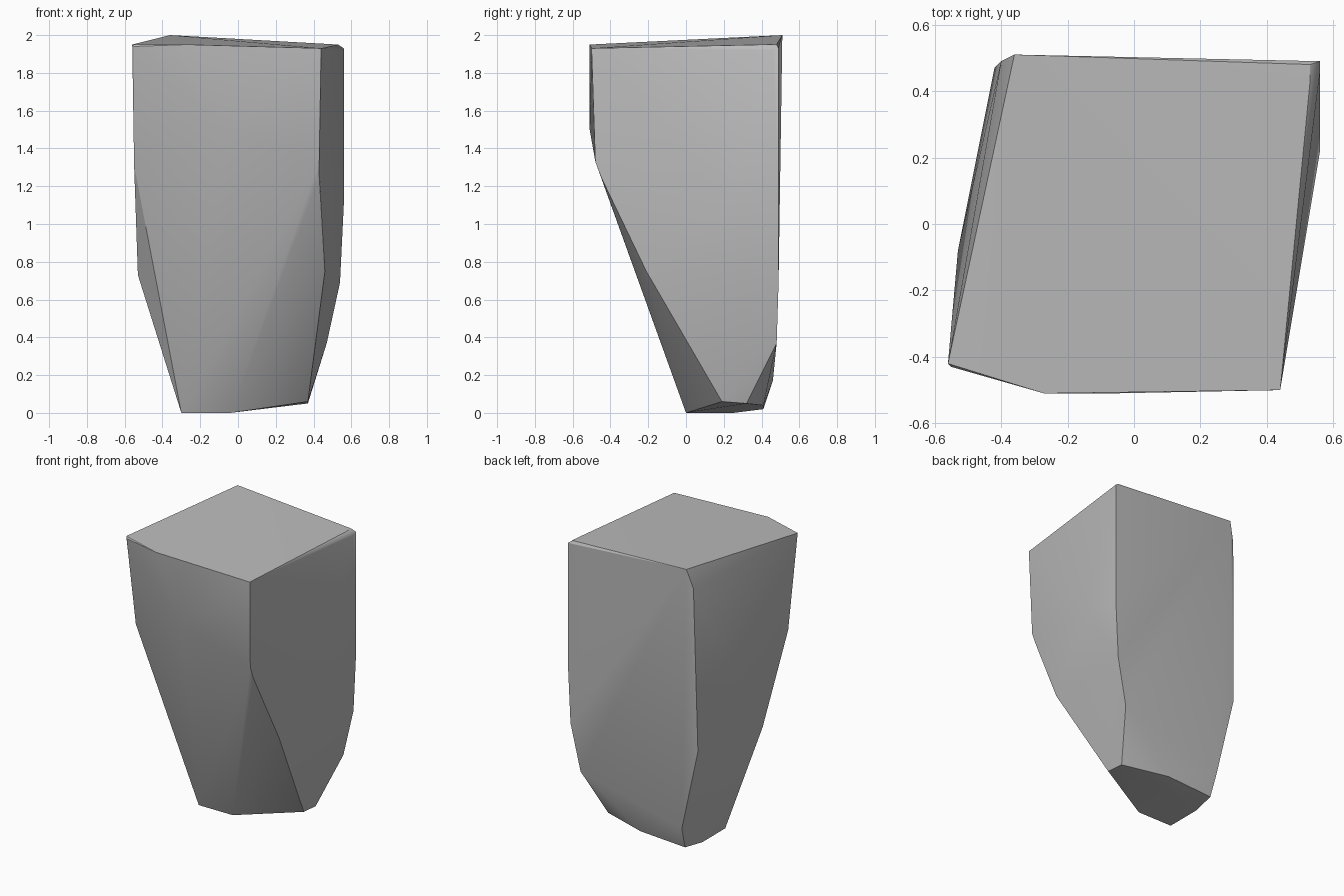
import bpy
import bmesh
import math

cube = bpy.data.objects.get("Cube")
if cube:
    bpy.data.objects.remove(cube, do_unlink=True)


def make_material(name, colour):
    mat = bpy.data.materials.new(name)
    mat.use_nodes = True
    mat.diffuse_color = colour
    mat.node_tree.nodes["Principled BSDF"].inputs["Base Color"].default_value = colour
    return mat


def hull_object(name, groups, mat, smooth_angle):
    """Wrap a convex skin around the corner points and shade it."""
    bm = bmesh.new()
    for points in groups:
        for point in points:
            bm.verts.new(point)
    result = bmesh.ops.convex_hull(bm, input=bm.verts[:])
    loose = set(result["geom_interior"]) | set(result["geom_unused"])
    bmesh.ops.delete(bm, geom=[g for g in loose if isinstance(g, bmesh.types.BMVert)],
                     context="VERTS")
    bmesh.ops.recalc_face_normals(bm, faces=bm.faces[:])
    mesh = bpy.data.meshes.new(name)
    bm.to_mesh(mesh)
    bm.free()
    obj = bpy.data.objects.new(name, mesh)
    mesh.materials.append(mat)
    bpy.context.collection.objects.link(obj)
    bpy.ops.object.select_all(action="DESELECT")
    bpy.context.view_layer.objects.active = obj
    obj.select_set(True)
    bpy.ops.object.shade_smooth_by_angle(angle=math.radians(smooth_angle))
    return obj


# Slightly tilted top rim
top_rim = [
    (-0.36, 0.51, 2.0), (0.53, 0.48, 1.95), (0.56, 0.49, 1.93), (0.53, 0.43, 1.95),
    (0.56, 0.46, 1.92), (0.44, -0.5, 1.93), (-0.27, -0.51, 1.95), (-0.56, -0.42, 1.95),
    (-0.55, -0.43, 1.94),
]

# Edges running down the four sides
front_edges = [
    (-0.07, -0.51, 1.5), (0.43, -0.48, 1.33), (0.43, -0.45, 1.25), (0.46, -0.21, 0.75),
    (-0.55, -0.33, 1.31), (-0.53, -0.08, 0.73),
]
back_edges = [
    (0.56, 0.22, 1.1), (0.56, 0.49, 1.1), (0.54, 0.49, 0.69), (0.47, 0.48, 0.37),
    (-0.4, 0.49, 1.87), (-0.42, 0.47, 0.74), (-0.29, 0.46, 0.17),
]

# Narrow chipped foot
foot = [
    (-0.3, 0, 0), (-0.04, 0, 0), (-0.3, 0.25, 0), (-0.28, 0.41, 0.02),
    (0.06, 0.41, 0.04), (0.37, 0.19, 0.06), (0.37, 0.32, 0.05),
]

stone = make_material("stone_grey", (0.5, 0.5, 0.5, 1))
hull_object("rock_block", [top_rim, front_edges, back_edges, foot], stone, 30)
